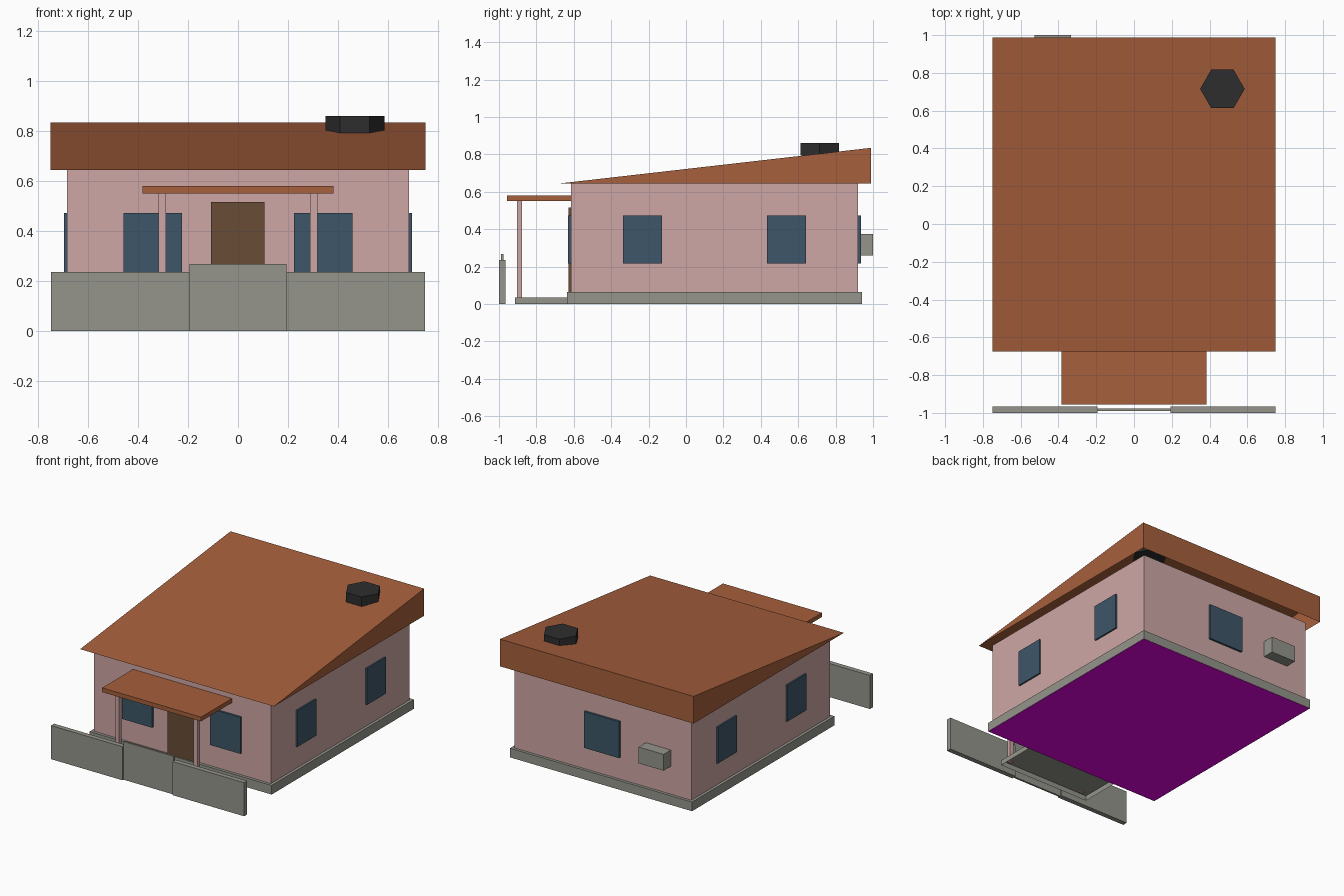
import bpy
import bmesh
from math import tau, cos, sin

default = bpy.data.objects.get("Cube")
if default:
    bpy.data.objects.remove(default)


def material(name, r, g, b):
    m = bpy.data.materials.new(name)
    m.use_nodes = True
    m.diffuse_color = (r, g, b, 1)
    bsdf = next(n for n in m.node_tree.nodes if n.type == 'BSDF_PRINCIPLED')
    bsdf.inputs["Base Color"].default_value = (r, g, b, 1)
    return m


PINK = material("pink plaster", .62, .39, .38)
ROOF = material("terracotta roof", .38, .115, .045)
GREY = material("grey concrete", .30, .30, .265)
GLASS = material("blue glass", .048, .093, .138)
DOOR = material("brown wood", .138, .072, .037)
DARK = material("charcoal", .027, .027, .028)
MAGENTA = material("magenta", .8, 0, .8)


def extrude(name, mat, outline, vector, closed=True):
    """Extrude a flat outline of 3D points; closed keeps both end caps."""
    bm = bmesh.new()
    base = bm.faces.new([bm.verts.new(p) for p in outline])
    geom = bmesh.ops.extrude_face_region(bm, geom=[base], use_keep_orig=closed)["geom"]
    moved = [g for g in geom if isinstance(g, bmesh.types.BMVert)]
    bmesh.ops.translate(bm, verts=moved, vec=vector)
    if not closed and base.is_valid:
        bm.faces.remove(base)
    bmesh.ops.recalc_face_normals(bm, faces=bm.faces)
    mesh = bpy.data.meshes.new(name)
    bm.to_mesh(mesh)
    bm.free()
    mesh.materials.append(mat)
    ob = bpy.data.objects.new(name, mesh)
    bpy.context.collection.objects.link(ob)
    return ob


def box(name, mat, x, y, z, closed=True):
    outline = [(x[i], y[j], z[0]) for i, j in ((0, 0), (1, 0), (1, 1), (0, 1))]
    return extrude(name, mat, outline, (0, 0, z[1] - z[0]), closed)


def pair(name, mat, x, y, z):
    """A box on the left and its mirror on the right."""
    box("left_" + name, mat, x, y, z)
    box("right_" + name, mat, (-x[1], -x[0]), y, z)


# House body
box("foundation", GREY, (-.705, .705), (-.635, .94), (.001, .065))
box("floor_underside", MAGENTA, (-.703, .703), (-.633, .938), (0, .004))
box("walls", PINK, (-.685, .685), (-.615, .92), (.06, .645))

# Shed roof, hollow below
bm = bmesh.new()
low = [bm.verts.new((x, -.675, .645)) for x in (-.75, .75)]
eave = [bm.verts.new((x, .988, .645)) for x in (-.75, .75)]
ridge = [bm.verts.new((x, .988, .835)) for x in (-.75, .75)]
bm.faces.new((low[0], low[1], ridge[1], ridge[0]))
bm.faces.new((eave[1], eave[0], ridge[0], ridge[1]))
bm.faces.new((low[1], eave[1], ridge[1]))
bm.faces.new((eave[0], low[0], ridge[0]))
mesh = bpy.data.meshes.new("roof")
bm.to_mesh(mesh)
bm.free()
mesh.materials.append(ROOF)
bpy.context.collection.objects.link(bpy.data.objects.new("roof", mesh))

# Six-sided roof vent
hexagon = [(.468 + .118 * cos(tau * i / 6), .715 + .118 * sin(tau * i / 6), .793)
           for i in range(6)]
extrude("roof_vent", DARK, hexagon, (0, 0, .067))

# Door and windows
sill = (.218, .473)
box("door", DOOR, (-.108, .106), (-.627, -.61), (.064, .517))
pair("front_window", GLASS, (.225, .459), (-.63, -.61), sill)
pair("side_window_front", GLASS, (.68, .696), (-.337, -.127), sill)
pair("side_window_back", GLASS, (.68, .696), (.432, .642), sill)
box("back_window", GLASS, (-.135, .135), (.915, .935), sill)
box("air_conditioner", GREY, (-.527, -.333), (.92, 1), (.26, .374))

# Porch
box("porch_slab", GREY, (-.36, .36), (-.915, -.635), (0, .036), closed=False)
box("porch_canopy", ROOF, (-.383, .383), (-.956, -.612), (.55, .58))
pair("porch_post", PINK, (.289, .318), (-.903, -.876), (.03, .552))

# Street fence and gate
pair("fence", GREY, (.194, .748), (-1, -.966), (0, .235))
box("gate", GREY, (-.194, .194), (-.989, -.976), (0, .267))
